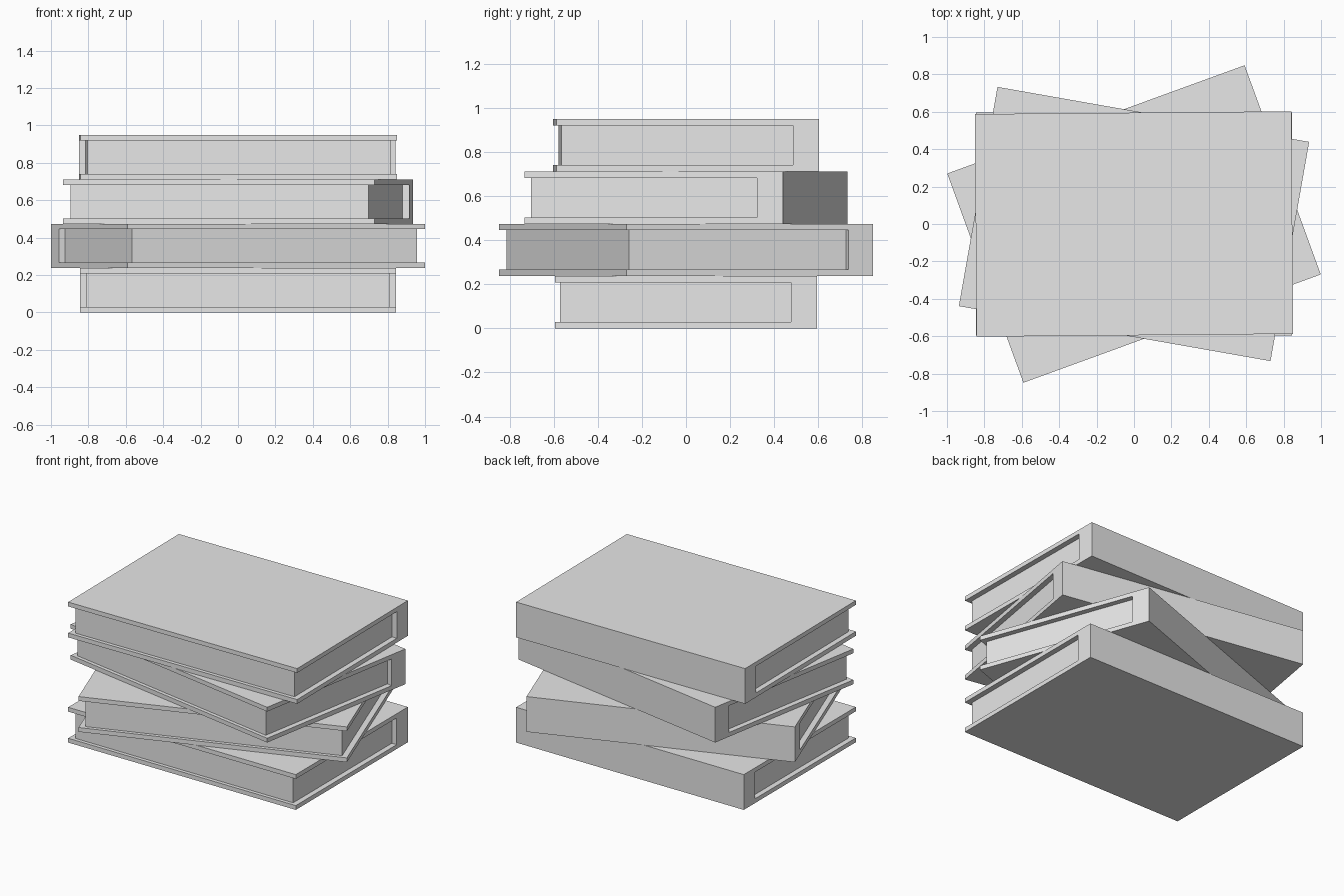
import bpy, bmesh, math
from mathutils import Matrix

if "Cube" in bpy.data.objects:
    bpy.data.objects.remove(bpy.data.objects["Cube"], do_unlink=True)

WIDTH, DEPTH, HEIGHT = 1.692, 1.19, 0.237   # closed book
BOARD = 0.029                               # cover board thickness
SPINE = 0.118                               # spine thickness
PAGE_WIDTH, PAGE_FRONT = 1.62, -0.571       # recessed page block

grey = bpy.data.materials.new("plain grey")
grey.use_nodes = True
grey.diffuse_color = (0.8, 0.8, 0.8, 1)
grey.node_tree.nodes["Principled BSDF"].inputs["Base Color"].default_value = (0.8, 0.8, 0.8, 1)


def extrude_profile(name, profile, width, level, angle):
    """Extrude a (y, z) outline along x, then place it in the stack."""
    bm = bmesh.new()
    face = bm.faces.new([bm.verts.new((-width / 2, y, z)) for y, z in profile])
    result = bmesh.ops.extrude_face_region(bm, geom=[face])
    moved = [v for v in result["geom"] if isinstance(v, bmesh.types.BMVert)]
    bmesh.ops.translate(bm, verts=moved, vec=(width, 0, 0))
    bmesh.ops.recalc_face_normals(bm, faces=bm.faces)
    mesh = bpy.data.meshes.new(name)
    bm.to_mesh(mesh)
    bm.free()
    mesh.materials.append(grey)
    obj = bpy.data.objects.new(name, mesh)
    bpy.context.collection.objects.link(obj)
    obj.matrix_world = Matrix.Translation((0, 0, level)) @ Matrix.Rotation(math.radians(angle), 4, "Z")
    return obj


front, back = -DEPTH / 2, DEPTH / 2
inner, top = back - SPINE, HEIGHT - BOARD

# C-shaped hard cover: lower board, spine, upper board
cover_profile = [(front, 0), (back, 0), (back, HEIGHT), (front, HEIGHT),
                 (front, top), (inner, top), (inner, BOARD), (front, BOARD)]
page_profile = [(PAGE_FRONT, BOARD), (inner, BOARD), (inner, top), (PAGE_FRONT, top)]

# Stack of books, each turned about the vertical axis
turns = {"bottom": 0, "lower": 20, "upper": -10, "top": 0.5}
for i, (label, angle) in enumerate(turns.items()):
    extrude_profile(f"{label}_book_cover", cover_profile, WIDTH, i * HEIGHT, angle)
    extrude_profile(f"{label}_book_pages", page_profile, PAGE_WIDTH, i * HEIGHT, angle)
